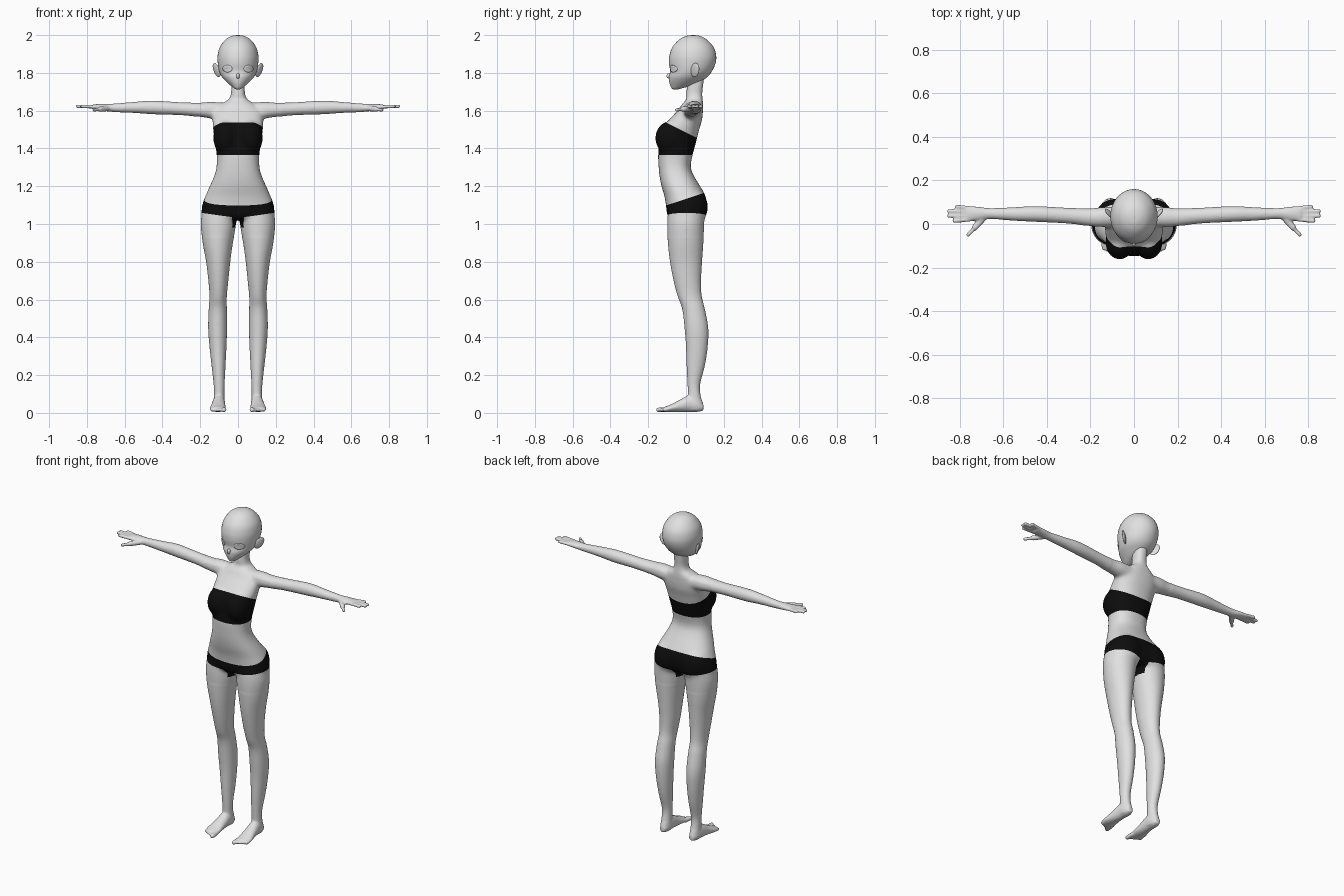
import bpy, bmesh, math
from mathutils import Vector, Matrix
from mathutils.bvhtree import BVHTree

if "Cube" in bpy.data.objects:
    bpy.data.objects.remove(bpy.data.objects["Cube"])


def material(name, c):
    m = bpy.data.materials.new(name)
    m.diffuse_color = (*c, 1)
    m.use_nodes = True
    m.node_tree.nodes["Principled BSDF"].inputs["Base Color"].default_value = m.diffuse_color
    return m


SKIN = material("grey skin", (0.75, 0.75, 0.75))
CLOTH = material("black cloth", (0.004, 0.004, 0.004))
WHITE = material("eye white", (1, 1, 1))


def spline(rows, steps):
    """Catmull-Rom interpolation of section rows."""
    out = []
    for i in range(len(rows) - 1):
        a, b, c, d = (rows[max(0, min(len(rows) - 1, i + k))] for k in (-1, 0, 1, 2))
        for s in range(steps):
            t = s / steps
            out.append([0.5 * (2 * q + (r - p) * t + (2 * p - 5 * q + 4 * r - w) * t * t
                               + (3 * q - p - 3 * r + w) * t ** 3) for p, q, r, w in zip(a, b, c, d)])
    return out + [list(rows[-1])]


def loft(bm, rows, axis, n=40, steps=5, power=1.0):
    """Rows: (position on axis, centre 1, centre 2, radius 1, radius 2)."""
    rings = []
    for t, a, b, ra, rb in spline(rows, steps):
        ring = []
        for k in range(n):
            u = 2 * math.pi * k / n
            co, si = math.cos(u), math.sin(u)
            p = [a + ra * math.copysign(abs(co) ** power, co), b + rb * math.copysign(abs(si) ** power, si)]
            p.insert(axis, t)
            ring.append(bm.verts.new(p))
        rings.append(ring)
    for r, q in zip(rings, rings[1:]):
        for k in range(n):
            bm.faces.new((r[k], r[(k + 1) % n], q[(k + 1) % n], q[k]))
    bm.faces.new(rings[0])
    bm.faces.new(rings[-1])


def ball(bm, c, r, rot=Matrix()):
    m = Matrix.Translation(c) @ rot @ Matrix.Diagonal((*r, 1))
    bmesh.ops.create_uvsphere(bm, u_segments=24, v_segments=16, radius=1, matrix=m)


def capsule(bm, p, q, r):
    p, q = Vector(p), Vector(q)
    d = q - p
    vs = bmesh.ops.create_uvsphere(bm, u_segments=14, v_segments=11, radius=r)["verts"]
    rot = d.to_track_quat('Z', 'Y')
    for v in vs:
        shift = q if v.co.z > 0 else p
        v.co = rot @ v.co + shift


def mirror(bm):
    new = bmesh.ops.duplicate(bm, geom=bm.verts[:] + bm.edges[:] + bm.faces[:])["geom"]
    for v in new:
        if isinstance(v, bmesh.types.BMVert):
            v.co.x *= -1


def finish(bm, name, mats):
    bmesh.ops.recalc_face_normals(bm, faces=bm.faces[:])
    me = bpy.data.meshes.new(name)
    bm.to_mesh(me)
    bm.free()
    for m in mats:
        me.materials.append(m)
    ob = bpy.data.objects.new(name, me)
    bpy.context.collection.objects.link(ob)
    for p in me.polygons:
        p.use_smooth = True
    return ob


def zrows(rows):
    """(z, centre x, half width, front y, back y) to loft rows."""
    return [(z, cx, (f + b) / 2, w, (b - f) / 2) for z, cx, w, f, b in rows]


bm = bmesh.new()
# right leg
loft(bm, zrows([(1.08, .1, .088, -.095, .1), (1.0, .104, .094, -.1, .097), (.9, .107, .08, -.096, .092),
                (.8, .105, .064, -.085, .085), (.7, .104, .053, -.066, .08), (.62, .105, .046, -.045, .083),
                (.55, .107, .048, -.02, .1), (.45, .108, .05, -.008, .118), (.35, .106, .045, 0, .115),
                (.25, .103, .037, .003, .1), (.15, .1, .029, .008, .075), (.09, .1, .028, .01, .078),
                (.05, .1, .03, 0, .09), (.015, .1, .026, 0, .088)]), 2)
# right foot and toes: loft along y with centre x, centre z
loft(bm, [(.092, .1, .03, .016, .018), (.06, .1, .04, .03, .035), (.02, .101, .05, .033, .045),
          (-.03, .104, .038, .037, .033), (-.08, .107, .025, .043, .02), (-.12, .107, .018, .04, .012)], 1)
for i in range(5):
    x = .076 + .016 * i
    capsule(bm, (x, -.1, .018), (x - .002, -.146 + .009 * i, .016), .013 if i == 0 else .0095)
# right arm, hand, fingers and thumb
loft(bm, [(.06, .035, 1.6, .045, .04), (.14, .032, 1.602, .047, .044), (.2, .031, 1.604, .042, .038),
          (.3, .038, 1.61, .036, .034), (.45, .046, 1.617, .036, .036), (.55, .046, 1.617, .031, .029),
          (.66, .048, 1.615, .025, .022), (.72, .048, 1.618, .032, .018), (.77, .047, 1.62, .036, .013)], 0)
for y0, y1, x in ((.02, .014, .825), (.038, .037, .85), (.056, .059, .85), (.073, .08, .815)):
    capsule(bm, (.755, y0, 1.62), (x, y1, 1.623), .0095)
capsule(bm, (.685, .035, 1.612), (.73, -.015, 1.608), .015)
capsule(bm, (.72, -.008, 1.608), (.763, -.05, 1.604), .0095)
# right breast and buttock
ball(bm, (.066, -.085, 1.455), (.066, .079, .09))
ball(bm, (.085, .025, 1.09), (.097, .092, .105))
mirror(bm)
# torso and neck
loft(bm, zrows([(1.025, 0, .12, -.08, .08), (1.05, 0, .188, -.1, .1), (1.1, 0, .19, -.106, .108),
                (1.15, 0, .172, -.115, .103), (1.2, 0, .15, -.13, .075), (1.25, 0, .128, -.14, .045),
                (1.3, 0, .114, -.145, .025), (1.365, 0, .113, -.148, .035), (1.42, 0, .12, -.142, .05),
                (1.5, 0, .132, -.132, .07), (1.55, 0, .135, -.092, .085), (1.6, 0, .128, -.045, .09),
                (1.635, 0, .09, -.02, .09), (1.66, 0, .05, 0, .088), (1.69, 0, .037, .002, .086),
                (1.73, 0, .036, .005, .09), (1.8, 0, .036, .01, .1)]), 2, power=.85)
body = finish(bm, "body", [SKIN, CLOTH])

# fuse the body into one skin
bpy.context.view_layer.objects.active = body
body.select_set(True)
body.data.remesh_voxel_size = .006
bpy.ops.object.voxel_remesh()
bm = bmesh.new()
bm.from_mesh(body.data)
trunk = [v for v in bm.verts if .93 < v.co.z < 1.62 and abs(v.co.x) < .22]
for verts, times in ((bm.verts[:], 4), (trunk, 22)):
    for _ in range(times):
        bmesh.ops.smooth_vert(bm, verts=verts, factor=.5, use_axis_x=True, use_axis_y=True, use_axis_z=True)
# cut the hems of the top and shorts, then colour between them
for z, no in ((1.365, (0, 0, 1)), (1.485, (0, .5, 1)), (1.133, (0, -.33, 1)),
              (1.032, (-.14, 0, 1)), (1.032, (.14, 0, 1))):
    near = [f for f in bm.faces if abs(f.calc_center_median().z - z) < .15]
    geom = near + list({e for f in near for e in f.edges}) + list({v for f in near for v in f.verts})
    bmesh.ops.bisect_plane(bm, geom=geom, plane_co=(0, 0, z), plane_no=Vector(no).normalized(), dist=1e-5)
for f in bm.faces:
    x, y, z = f.calc_center_median()
    top = 1.365 < z < 1.485 - .5 * y and abs(x) < .17
    shorts = 1.032 + .14 * abs(x) < z < 1.133 + .33 * y or (abs(x) < .03 and .98 < z < 1.06)
    f.material_index = int(top or shorts)
    f.smooth = True
bm.to_mesh(body.data)
bm.free()
for m in (SKIN, CLOTH)[len(body.data.materials):]:
    body.data.materials.append(m)

# head
bm = bmesh.new()
loft(bm, zrows([(2.0, 0, .004, .034, .042), (1.995, 0, .035, 0, .075), (1.975, 0, .068, -.038, .112),
                (1.935, 0, .097, -.073, .147), (1.89, 0, .108, -.088, .16), (1.85, 0, .107, -.09, .156),
                (1.81, 0, .1, -.084, .138), (1.78, 0, .086, -.09, .115), (1.755, 0, .064, -.089, .08),
                (1.735, 0, .042, -.084, .04), (1.72, 0, .023, -.077, -.015), (1.712, 0, .008, -.068, -.045)]), 2)
bmesh.ops.recalc_face_normals(bm, faces=bm.faces[:])
bvh = BVHTree.FromBMesh(bm)
# nose
ball(bm, (0, -.088, 1.784), (.009, .015, .015), Matrix.Rotation(math.radians(-20), 4, 'X'))
finish(bm, "head", [SKIN])

# ears
bm = bmesh.new()
ball(bm, (.113, .048, 1.815), (.008, .026, .04),
     Matrix.Rotation(math.radians(15), 4, 'Y') @ Matrix.Rotation(math.radians(-35), 4, 'Z')
     @ Matrix.Rotation(math.radians(-15), 4, 'X'))
mirror(bm)
finish(bm, "ears", [SKIN])

# eyes: thin plates laid on the face
bm = bmesh.new()
rings = []
for r in (.02, .35, .7, 1):
    ring = []
    for k in range(24):
        u = 2 * math.pi * k / 24
        o = Vector((.055 + .025 * r * math.cos(u), -1, 1.822 + .019 * r * math.sin(u)))
        hit = bvh.ray_cast(o, Vector((0, 1, 0)))[0]
        ring.append(bm.verts.new(hit - Vector((0, .003, 0))))
    rings.append(ring)
bm.faces.new(rings[0])
for a, b in zip(rings, rings[1:]):
    for k in range(24):
        bm.faces.new((a[k], a[(k + 1) % 24], b[(k + 1) % 24], b[k]))
bmesh.ops.recalc_face_normals(bm, faces=bm.faces[:])
bmesh.ops.solidify(bm, geom=bm.faces[:], thickness=.002)
mirror(bm)
finish(bm, "eyes", [WHITE])
